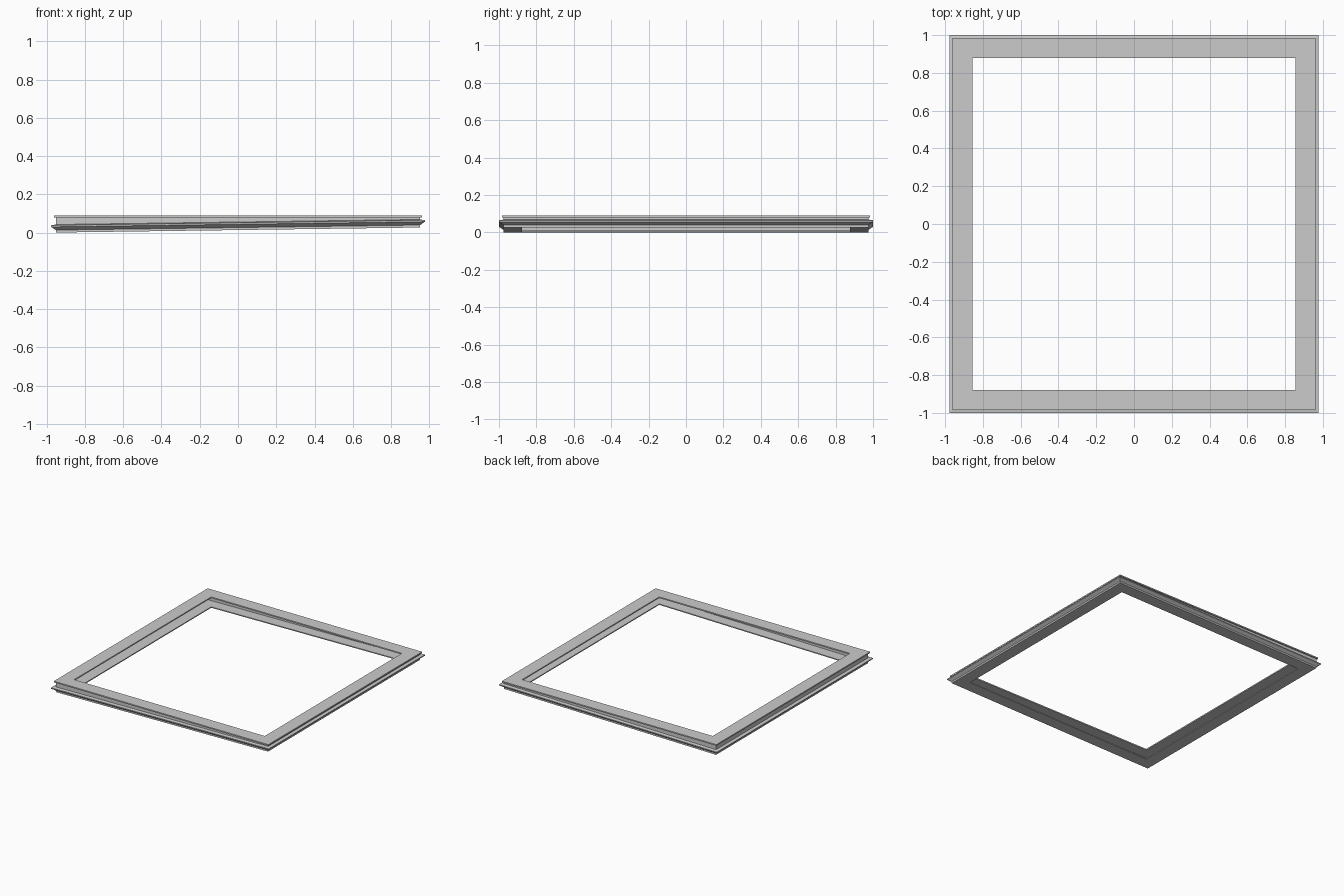
import bpy
import bmesh

cube = bpy.data.objects.get("Cube")
if cube:
    bpy.data.objects.remove(cube, do_unlink=True)

HALF_X, HALF_Y = 0.977, 1.0
RISE = 0.027          # height gained by the sloped base from -x to +x
INNER = 0.122         # inset of the opening

metal = bpy.data.materials.new("grey metal")
metal.use_nodes = True
grey = (0.6, 0.6, 0.6, 1.0)
metal.diffuse_color = grey
metal.node_tree.nodes["Principled BSDF"].inputs["Base Color"].default_value = grey


def ring(name, profile):
    """Mitred rectangular ring; profile points are (inset, height, slope share)."""
    bm = bmesh.new()
    corners = []
    for sx, sy in ((-1, -1), (1, -1), (1, 1), (-1, 1)):
        loop = []
        for inset, z, slope in profile:
            x, y = sx * (HALF_X - inset), sy * (HALF_Y - inset)
            lift = slope * RISE * (x / HALF_X + 1) / 2
            loop.append(bm.verts.new((x, y, z + lift)))
        corners.append(loop)
    n = len(profile)
    for c in range(4):
        a, b = corners[c], corners[(c + 1) % 4]
        for i in range(n):
            j = (i + 1) % n
            bm.faces.new((a[i], b[i], b[j], a[j]))
    bmesh.ops.recalc_face_normals(bm, faces=bm.faces)
    mesh = bpy.data.meshes.new(name)
    bm.to_mesh(mesh)
    bm.free()
    mesh.materials.append(metal)
    obj = bpy.data.objects.new(name, mesh)
    bpy.context.collection.objects.link(obj)
    return obj


# Level upper flange with a small outer lip
ring("top_flange", [(0.015, 0.08, 0), (0.015, 0.09, 0), (INNER, 0.09, 0), (INNER, 0.08, 0)])

# Upright web between the level top and the sloped base
ring("side_wall", [(0.025, 0.008, 1), (0.025, 0.08, 0), (0.033, 0.08, 0), (0.033, 0.008, 1)])

# Wedge-shaped rim around the outside
ring("outer_rim", [(0.025, 0.013, 1), (0, 0.03, 1), (0, 0.038, 1), (0.025, 0.042, 1)])

# Sloped lower flange
ring("base_flange", [(0.025, 0, 1), (0.025, 0.008, 1), (INNER, 0.008, 1), (INNER, 0, 1)])
